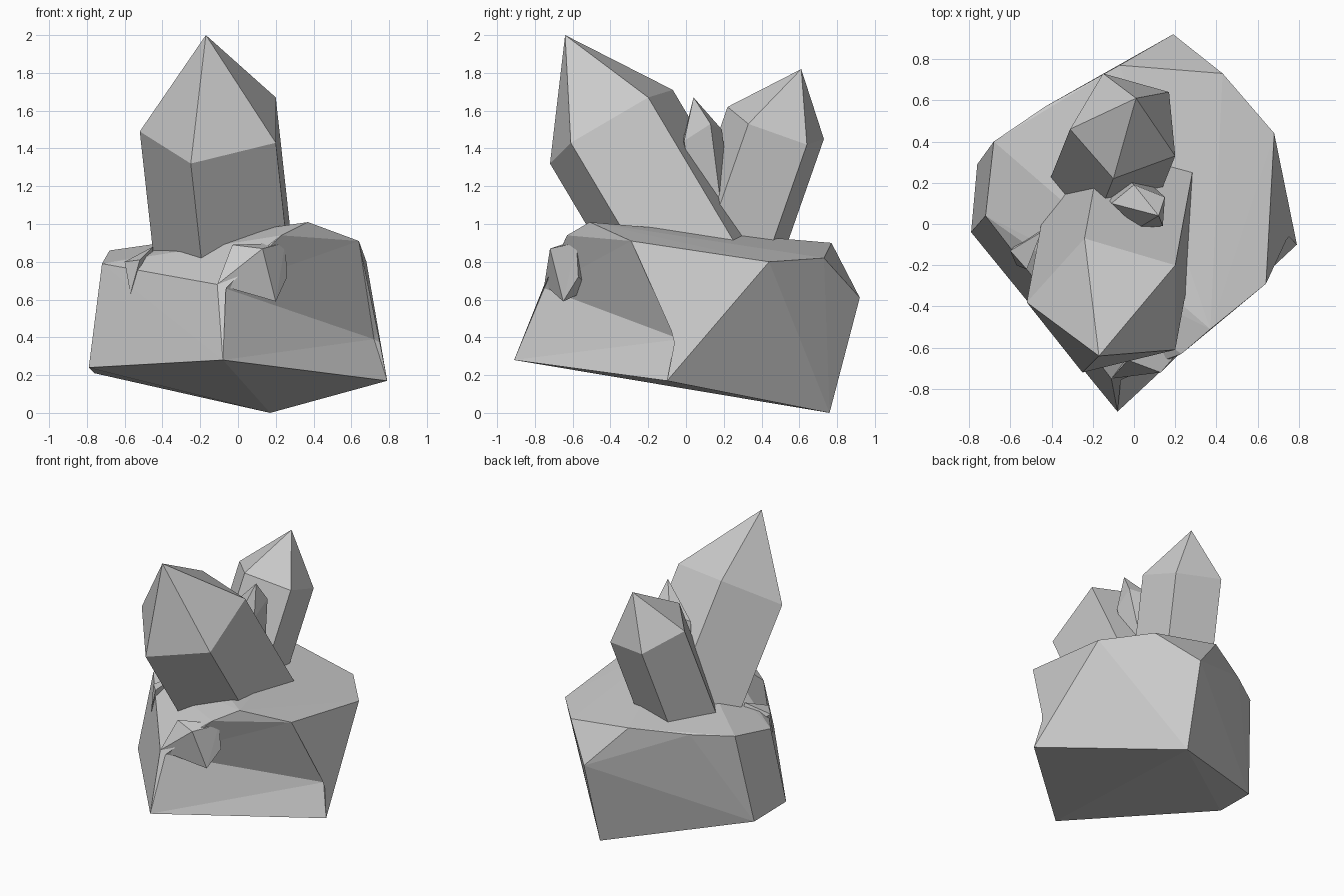
import bpy, bmesh
from mathutils import Vector

if "Cube" in bpy.data.objects:
    bpy.data.objects.remove(bpy.data.objects["Cube"])


def make_object(name, bm):
    bmesh.ops.recalc_face_normals(bm, faces=bm.faces[:])
    me = bpy.data.meshes.new(name)
    bm.to_mesh(me)
    bm.free()
    ob = bpy.data.objects.new(name, me)
    bpy.context.collection.objects.link(ob)
    return ob


def hull(name, points):
    """Flat-faced convex stone around a few corner points."""
    bm = bmesh.new()
    for p in points:
        bm.verts.new(p)
    res = bmesh.ops.convex_hull(bm, input=bm.verts[:])
    junk = {g for g in res["geom_interior"] + res["geom_unused"]
            if isinstance(g, bmesh.types.BMVert)}
    bmesh.ops.delete(bm, geom=list(junk), context='VERTS')
    return make_object(name, bm)


def crystal(name, tip, shoulder, axis, length, taper=1.0):
    """Five-sided prism sinking along axis, closed by a pyramid tip."""
    ring = [Vector(p) for p in shoulder]
    mid = sum(ring, Vector()) / len(ring)
    base = [mid + (p - mid) * taper + Vector(axis) * length for p in ring]
    bm = bmesh.new()
    top = bm.verts.new(tip)
    a = [bm.verts.new(p) for p in ring]
    b = [bm.verts.new(p) for p in base]
    bm.faces.new(b)
    for i in range(len(a)):
        j = (i + 1) % len(a)
        bm.faces.new((top, a[i], a[j]))
        bm.faces.new((a[i], b[i], b[j], a[j]))
    return make_object(name, bm)


# Chipped rock base
rock = hull("rock_base", [
    (-0.08, -0.91, 0.28), (0.79, -0.10, 0.17), (0.17, 0.76, 0.0),
    (-0.76, 0.29, 0.21), (-0.79, -0.04, 0.24),
    (0.19, 0.92, 0.61), (0.68, 0.44, 0.80),
    (0.43, 0.73, 0.82), (-0.07, 0.77, 0.90), (-0.43, 0.57, 0.87),
    (-0.68, 0.40, 0.86), (-0.72, 0.04, 0.79), (-0.11, -0.75, 0.68),
    (0.23, -0.63, 0.94), (0.37, -0.51, 1.01), (0.64, -0.29, 0.91),
])

# Shallow wedge that carves the inward crease along the right front wall
rim = [Vector(p) for p in [
    (-0.08, -0.91, 0.28), (0.79, -0.10, 0.17), (0.23, -0.63, 0.94),
    (0.64, -0.29, 0.91)]]
crease = [Vector((-0.07, -0.75, 0.66)), Vector((0.72, -0.03, 0.39))]
wedge = hull("crease_cutter",
             crease + rim + [p + Vector((0.3, -0.3, 0)) for p in rim])
wedge.hide_render = True
wedge.hide_viewport = True
cut = rock.modifiers.new("crease", 'BOOLEAN')
cut.operation = 'DIFFERENCE'
cut.solver = 'EXACT'
cut.object = wedge

# Large crystal leaning forward
crystal("large_crystal", (-0.17, -0.64, 2.0),
        [(-0.25, -0.72, 1.32), (0.20, -0.61, 1.43), (0.20, -0.20, 1.67),
         (-0.24, -0.07, 1.71), (-0.52, -0.38, 1.49)],
        (0.11, 0.595, -1), 0.85)

# Medium crystal leaning back
crystal("medium_crystal", (0.01, 0.61, 1.82),
        [(-0.15, 0.73, 1.45), (0.17, 0.64, 1.42), (0.20, 0.33, 1.53),
         (-0.10, 0.22, 1.62), (-0.31, 0.46, 1.56)],
        (-0.14, -0.35, -1), 0.85)

# Small crystal between the two
crystal("small_crystal", (0.12, 0.04, 1.67),
        [(0.02, -0.02, 1.43), (0.14, -0.01, 1.44), (0.15, 0.13, 1.53),
         (0.0, 0.19, 1.50), (-0.11, 0.10, 1.44)],
        (-0.12, 0.14, -1), 0.75, 0.85)

# Shards broken out of the rock walls
hull("front_shard", [
    (-0.11, -0.75, 0.68), (0.13, -0.72, 0.87), (0.20, -0.62, 0.82),
    (0.20, -0.65, 0.59), (-0.03, -0.66, 0.89), (0.06, -0.62, 0.89),
    (0.25, -0.58, 0.90), (0.26, -0.57, 0.72), (0.05, -0.50, 0.66)])
hull("left_shard", [
    (-0.57, -0.20, 0.63), (-0.60, -0.13, 0.80), (-0.52, -0.22, 0.81),
    (-0.45, -0.04, 0.88), (-0.46, 0.02, 0.68)])
